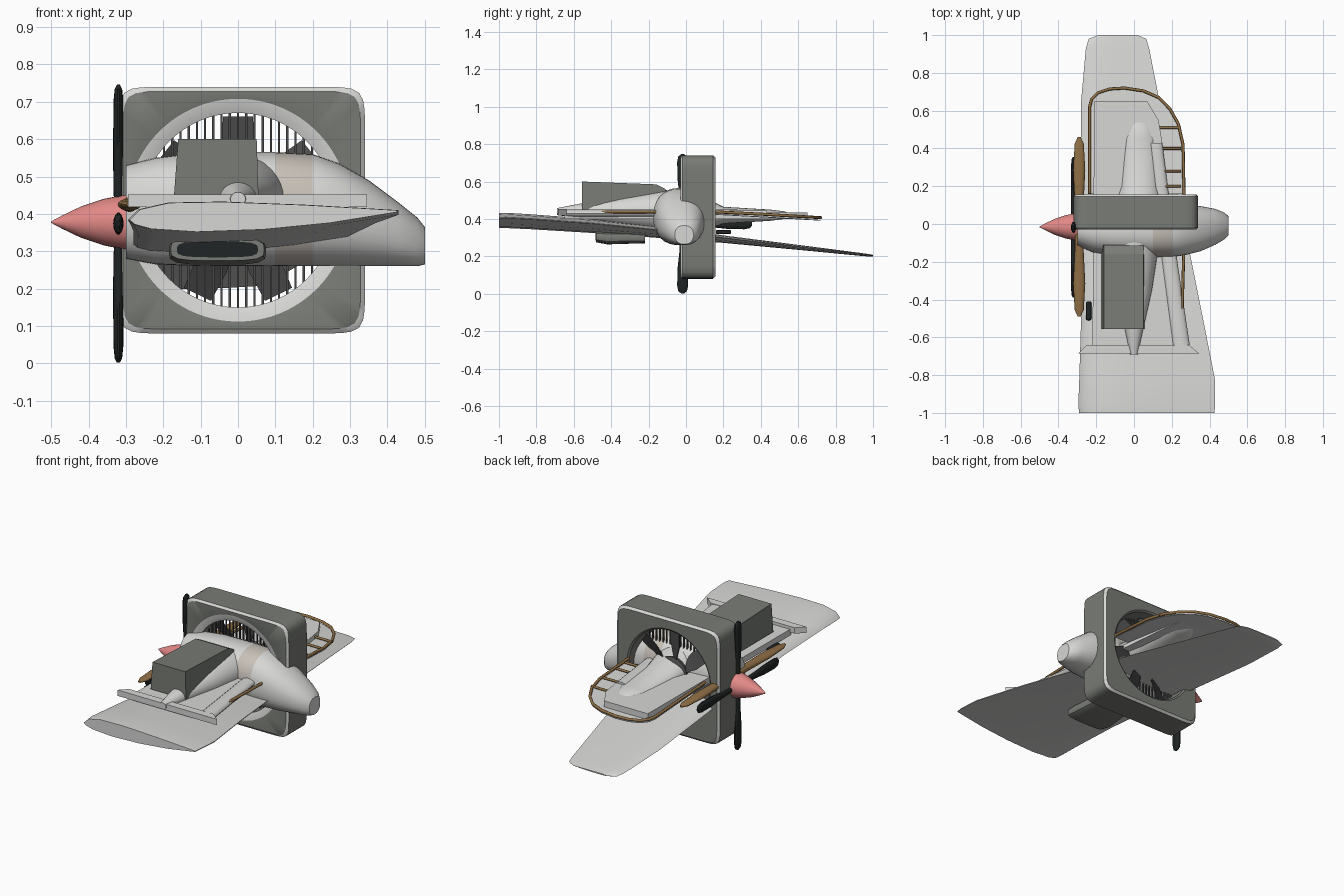
import bpy, bmesh
from math import sin, cos, pi, sqrt
from mathutils import Vector

if "Cube" in bpy.data.objects:
    bpy.data.objects.remove(bpy.data.objects["Cube"])


def material(name, rgb):
    m = bpy.data.materials.new(name)
    m.use_nodes = True
    m.diffuse_color = (*rgb, 1)
    m.node_tree.nodes["Principled BSDF"].inputs["Base Color"].default_value = (*rgb, 1)
    return m


LIGHT = material("pale grey", (0.68, 0.68, 0.67))
HOUSING = material("housing grey", (0.19, 0.2, 0.18))
FAN = material("dark grey", (0.07, 0.07, 0.07))
BLACK = material("black", (0.015, 0.018, 0.018))
WOOD = material("wood brown", (0.28, 0.16, 0.06))
PINK = material("spinner pink", (0.76, 0.25, 0.24))
BEIGE = material("beige", (0.58, 0.53, 0.48))


def finish(name, bm, mats, smooth=True):
    bmesh.ops.recalc_face_normals(bm, faces=bm.faces)
    me = bpy.data.meshes.new(name)
    bm.to_mesh(me)
    bm.free()
    for m in mats:
        me.materials.append(m)
    ob = bpy.data.objects.new(name, me)
    bpy.context.collection.objects.link(ob)
    if smooth:
        bpy.ops.object.select_all(action="DESELECT")
        ob.select_set(True)
        bpy.context.view_layer.objects.active = ob
        bpy.ops.object.shade_smooth_by_angle(angle=0.6)
    return ob


def loft(name, rings, mats, wrap=False, rule=None, smooth=True):
    """Skin closed rings; cap the ends, or join last to first when wrap is set."""
    bm = bmesh.new()
    loops = [[bm.verts.new(p) for p in r] for r in rings]
    n = len(loops[0])
    pairs = list(zip(loops, loops[1:])) + ([(loops[-1], loops[0])] if wrap else [])
    for band, (a, b) in enumerate(pairs):
        for i in range(n):
            f = bm.faces.new((a[i], a[(i + 1) % n], b[(i + 1) % n], b[i]))
            if rule:
                f.material_index = rule(band, f.calc_center_median())
    if not wrap:
        bm.faces.new(loops[0])
        bm.faces.new(loops[-1])
    return finish(name, bm, mats, smooth)


def oval(axis, at, c1, r1, c2, r2, n=32, power=2):
    """Superellipse ring across the given axis."""
    pts = []
    for i in range(n):
        a = 2 * pi * i / n
        k = (abs(cos(a)) ** power + abs(sin(a)) ** power) ** (-1 / power)
        p = [c1 + r1 * k * cos(a), c2 + r2 * k * sin(a)]
        p.insert(axis, at)
        pts.append(p)
    return pts


def block(name, size, centre, mat, bevel=0.0):
    bm = bmesh.new()
    bmesh.ops.create_cube(bm, size=1)
    for v in bm.verts:
        v.co = Vector([v.co[k] * size[k] + centre[k] for k in range(3)])
    ob = finish(name, bm, [mat], False)
    if bevel:
        mod = ob.modifiers.new("bevel", "BEVEL")
        mod.width, mod.segments = bevel, 2
    return ob


def prism(name, outline, z0, z1, mat):
    return loft(name, [[(x, y, z) for x, y in outline] for z in (z0, z1)], [mat], smooth=False)


def tube(name, pts, radius, mat):
    cu = bpy.data.curves.new(name, "CURVE")
    cu.dimensions = "3D"
    cu.bevel_depth, cu.bevel_resolution = radius, 2
    cu.use_fill_caps = True
    sp = cu.splines.new("POLY")
    sp.points.add(len(pts) - 1)
    for p, co in zip(sp.points, pts):
        p.co = (*co, 1)
    cu.materials.append(mat)
    ob = bpy.data.objects.new(name, cu)
    bpy.context.collection.objects.link(ob)


# Square fan housing with a round bore, pale lip and pale outer edge
CZ = 0.41
def square(y, r):
    return oval(1, y, 0.01, r, CZ, r, 128, 14)
def circle(y, r):
    return oval(1, y, 0, r, CZ, r, 128)
loft("fan_housing",
     [circle(-0.03, 0.298), square(-0.03, 0.318), square(-0.02, 0.33), square(0.145, 0.33),
      square(0.157, 0.318), circle(0.157, 0.27), circle(0.15, 0.26), circle(-0.015, 0.26)],
     [HOUSING, LIGHT], wrap=True, rule=lambda band, c: int(band in (1, 3, 7)))

# Fan hub, blades and guard bars
loft("fan_hub", [oval(1, y, 0, r, CZ, r) for y, r in ((0.07, 0.09), (0.13, 0.1), (0.15, 0.07))], [FAN])
for k in range(7):
    a = pi / 2 + 2 * pi * k / 7
    rings = []
    for r, w, tilt in ((0.07, 0.025, 0.03), (0.16, 0.045, 0.025), (0.25, 0.04, 0.015)):
        rings.append([(r * cos(a) - s * w * sin(a), 0.1 + s * tilt + t,
                       CZ + r * sin(a) + s * w * cos(a))
                      for s, t in ((-1, -.004), (1, -.004), (1, .004), (-1, .004))])
    loft("fan_blade", rings, [FAN])
for k in range(-10, 11):
    x = k * 0.022
    h = sqrt(0.262 ** 2 - x * x)
    block("guard_bar", (0.006, 0.008, 2 * h), (x, 0.05, CZ), FAN)

# Cross-lying engine body with a beige band
body = [(-0.3, -0.02, 0.095, 0.28, 0.53), (-0.22, -0.03, 0.12, 0.265, 0.55),
        (-0.1, -0.035, 0.135, 0.26, 0.565), (0.1, -0.035, 0.14, 0.26, 0.565),
        (0.2, -0.035, 0.14, 0.26, 0.56), (0.27, -0.03, 0.135, 0.26, 0.535),
        (0.35, -0.025, 0.12, 0.26, 0.49), (0.43, -0.015, 0.095, 0.26, 0.43),
        (0.48, -0.01, 0.07, 0.26, 0.39), (0.5, -0.01, 0.05, 0.265, 0.365)]
loft("engine_body", [oval(0, x, y, r, (a + b) / 2, (b - a) / 2, 32, 2.3) for x, y, r, a, b in body],
     [LIGHT, BEIGE], rule=lambda band, c: int(0.1 < c.x < 0.2))

# Spinner and four-bladed black propeller
loft("spinner", [oval(0, x, -0.015, r, 0.378, r) for x, r in
     ((-0.5, 0.002), (-0.47, 0.018), (-0.42, 0.042), (-0.36, 0.062), (-0.29, 0.076))], [PINK])
for k in range(4):
    a = k * pi / 2
    rings = []
    for r, w, t in ((0.05, .014, .012), (0.15, .018, .014), (0.24, .028, .014),
                    (0.33, .03, .013), (0.36, .024, .01), (0.372, .008, .004)):
        rings.append([(x, -0.018 + r * cos(a) - s * sin(a), 0.374 + r * sin(a) + s * cos(a))
                      for x, s, _ in [(q[0], q[1], q[2]) for q in oval(2, 0, -0.32, t, 0, w, 14)]])
    loft("propeller_blade", rings, [BLACK])

# Wooden two-bladed propeller behind it
loft("wooden_propeller", [oval(1, y - 0.015, -0.29, w, 0.425, t, 16) for y, w, t in
     ((-0.475, .008, .005), (-0.44, .024, .01), (-0.3, .032, .016), (-0.1, .022, .02),
      (0.1, .022, .02), (0.3, .032, .016), (0.44, .024, .01), (0.475, .008, .005))], [WOOD])

# Long lower wing
foil = [(0, .4), (.04, .75), (.15, .97), (.35, 1), (.65, .9), (1, .72),
        (1, .66), (.75, .3), (.5, .08), (.25, 0), (.08, .1), (.02, .25)]
wing = [(-1, -0.29, 0.425, 0.352, 0.08), (-0.96, -0.295, 0.43, 0.351, 0.082),
        (-0.83, -0.29, 0.43, 0.345, 0.08), (-0.5, -0.28, 0.365, 0.325, 0.075),
        (-0.1, -0.28, 0.285, 0.295, 0.06), (0.2, -0.28, 0.225, 0.272, 0.04),
        (0.65, -0.28, 0.135, 0.23, 0.025), (0.93, -0.255, 0.08, 0.203, 0.016),
        (0.98, -0.24, 0.065, 0.199, 0.013), (1, -0.19, 0.02, 0.2, 0.008)]
loft("lower_wing", [[(a + (b - a) * u, y, z + t * v) for u, v in foil] for y, a, b, z, t in wing], [LIGHT])

# Upper wing panel, its end plate and long side fairing
prism("upper_wing", [(-0.22, -0.65), (0.29, -0.65), (0.25, -0.55), (0.15, 0.43), (0.13, 0.55),
                     (0.07, 0.65), (-0.21, 0.65)], 0.4, 0.435, LIGHT)
prism("end_plate", [(-0.295, -0.685), (0.345, -0.685), (0.29, -0.64), (-0.25, -0.64)], 0.418, 0.452, LIGHT)
loft("side_fairing", [oval(1, y, x, w, 0.43, h, 16) for y, x, w, h in
     ((-0.64, 0.25, 0.045, 0.02), (-0.1, 0.175, 0.04, 0.022), (0.43, 0.115, 0.035, 0.018))], [LIGHT])

# Slim fuselage tapering to a tail
loft("fuselage", [oval(1, y, x, w, z, h) for y, x, w, z, h in
     ((-0.69, 0, 0.02, 0.44, 0.018), (-0.55, 0, 0.05, 0.44, 0.045), (-0.35, 0, 0.095, 0.44, 0.078),
      (-0.12, 0, 0.13, 0.44, 0.115), (0.05, 0.02, 0.13, 0.43, 0.11), (0.2, 0.03, 0.1, 0.42, 0.045),
      (0.45, 0.03, 0.08, 0.42, 0.03), (0.53, 0.03, 0.045, 0.42, 0.02), (0.55, 0.03, 0.015, 0.42, 0.008))],
     [LIGHT])

# Grey box on the fuselage, with a gently sloping lid
loft("equipment_box", [[(x, y, z) for x, z in ((-0.172, 0.44), (0.055, 0.44), (0.05, top), (-0.16, top))]
     for y, top in ((-0.555, 0.6), (-0.16, 0.585), (-0.11, 0.56))], [HOUSING], smooth=False)

# Radiator scoop under the wing
loft("radiator_scoop", [oval(1, y, -0.055, w, z, h, 24, 4) for y, w, z, h in
     ((-0.48, 0.125, 0.305, 0.03), (-0.42, 0.13, 0.3, 0.036), (-0.22, 0.11, 0.3, 0.03))], [HOUSING])
loft("scoop_mouth", [oval(1, y, -0.055, 0.108, 0.305, 0.021, 24, 4) for y in (-0.484, -0.478)], [BLACK])

# Bent wooden wing frame, ribs and fabric
bow = [(-0.235, 0.16), (-0.235, 0.62), (-0.225, 0.66), (-0.19, 0.695), (-0.13, 0.715), (-0.05, 0.72),
       (0.05, 0.705), (0.13, 0.67), (0.19, 0.61), (0.235, 0.53), (0.26, 0.42), (0.265, 0.16)]
def height(y):
    return 0.438 - 0.06 * max(0, y - 0.2)
tube("wing_bow", [(x, y, height(y)) for x, y in bow + [(0.265, -0.1), (0.255, -0.45)]], 0.008, WOOD)
for y in (0.2, 0.28, 0.4, 0.51):
    tube("wing_rib", [(0.08, y, height(y)), (0.25, y, height(y))], 0.007, WOOD)
rim = [(x, y, height(y)) for x, y in bow]
loft("wing_fabric", [[(x, y, z - d) for x, y, z in rim] for d in (0.012, 0.016)], [LIGHT], smooth=False)

# Small strut and dark vents
block("rear_strut", (0.03, 0.08, 0.02), (0, 0.2, 0.33), BLACK, 0.004)
block("side_vent", (0.03, 0.1, 0.03), (-0.24, -0.46, 0.4), BLACK, 0.01)
